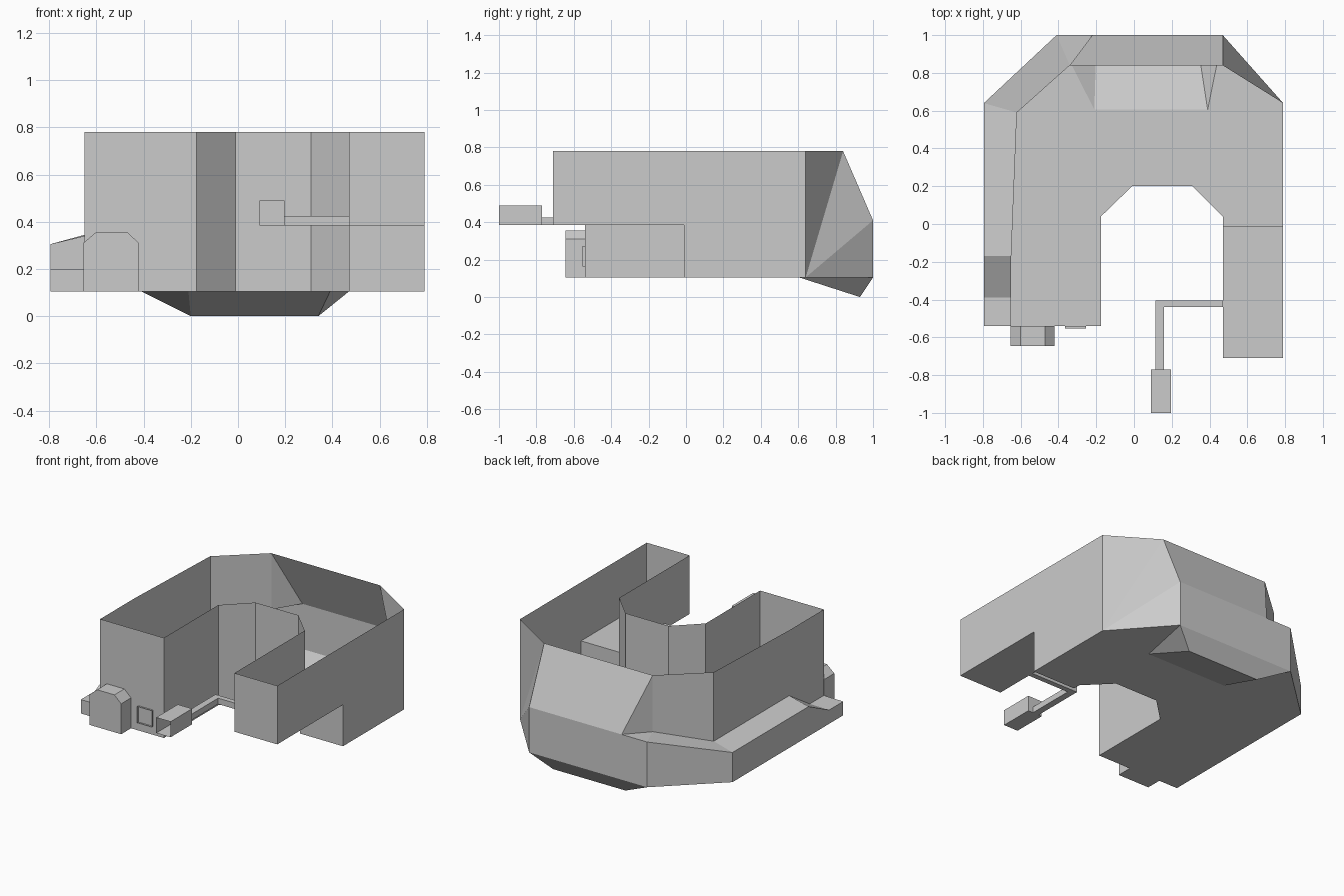
import bpy, bmesh

if "Cube" in bpy.data.objects:
    bpy.data.objects.remove(bpy.data.objects["Cube"])

LOW, STEP, TOP = 0.105, 0.385, 0.78


def build(name, polys):
    """Make one flat-faced object from a few polygons, welding shared corners."""
    bm = bmesh.new()
    for poly in polys:
        bm.faces.new([bm.verts.new(p) for p in poly])
    bmesh.ops.remove_doubles(bm, verts=bm.verts[:], dist=0.0005)
    bmesh.ops.recalc_face_normals(bm, faces=bm.faces[:])
    mesh = bpy.data.meshes.new(name)
    bm.to_mesh(mesh)
    bm.free()
    obj = bpy.data.objects.new(name, mesh)
    bpy.context.collection.objects.link(obj)
    return obj


def at(p, z):
    return (p[0], p[1], z)


def strip(points, bottoms, tops):
    """Vertical wall quads that follow a plan line."""
    n = len(points)
    b = bottoms if isinstance(bottoms, list) else [bottoms] * n
    t = tops if isinstance(tops, list) else [tops] * n
    return [[at(points[i], b[i]), at(points[i + 1], b[i + 1]),
             at(points[i + 1], t[i + 1]), at(points[i], t[i])] for i in range(n - 1)]


def extrude(name, profile, y0, y1, front=True, back=True):
    """Run an x-z profile along y, with optional end caps."""
    a = [(x, y0, z) for x, z in profile]
    b = [(x, y1, z) for x, z in profile]
    n = len(a)
    polys = [[a[i], a[(i + 1) % n], b[(i + 1) % n], b[i]] for i in range(n)]
    polys += [a] * front + [b] * back
    return build(name, polys)


def rect(x0, x1, z0, z1):
    return [(x0, z0), (x1, z0), (x1, z1), (x0, z1)]


# Plan points shared by the hull panels
inner = [(-0.65, -0.54), (-0.175, -0.54), (-0.175, 0.04), (-0.01, 0.2), (0.31, 0.2), (0.47, 0.04)]
side, corner = (0.79, 0.64), (0.47, 1.0)
back_l, shelf_b, shelf_f = (-0.41, 1.0), (-0.795, 0.64), (-0.795, -0.54)
rim_r, rim_l, rim_s = (0.47, 0.84), (-0.34, 0.84), (-0.62, 0.59)
keel_l, keel_r = (-0.21, 0.605), (0.39, 0.605)
foot_l, foot_r = (-0.2, 0.93, 0.0), (0.34, 0.93, 0.0)

# Inner walls of the U
hull = strip(inner, LOW, TOP)

# Raised right arm: both sides, end and stepped underside
for x, y in ((0.47, 0.04), side):
    hull.append([(x, -0.71, STEP), (x, -0.01, STEP), (x, -0.01, LOW),
                 (x, y, LOW), (x, y, TOP), (x, -0.71, TOP)])
arm = [(0.47, -0.71), (0.79, -0.71)]
step = [(0.47, -0.01), (0.79, -0.01)]
hull += strip(arm, STEP, TOP) + strip(step, LOW, STEP)
hull.append([at(p, STEP) for p in arm + step[::-1]])

# Floor, with the keel opening at the back
hull.append([at(p, LOW) for p in [shelf_f] + inner[1:] + step + [side, corner, keel_r,
                                                                keel_l, back_l, shelf_b]])

# Keel
kl, kr, bl, br = (at(p, LOW) for p in (keel_l, keel_r, back_l, corner))
hull += [[kl, kr, foot_r, foot_l], [kl, foot_l, bl], [kr, br, foot_r], [bl, foot_l, foot_r, br]]

# Faceted right back corner
mid_r, mid_l, top_r = at(corner, 0.41), (-0.22, 1.0, 0.41), at(rim_r, TOP)
s_low = at(side, LOW)
hull += [[s_low, at(side, TOP), top_r], [s_low, top_r, mid_r], [s_low, mid_r, br]]

# Back panels
bm_l = at(back_l, 0.41)
hull += [[br, mid_r, mid_l, bm_l, bl],
         [mid_r, top_r, at(rim_l, TOP), mid_l],
         [mid_l, at(rim_l, TOP), at(rim_l, 0.40)]]

# Left wall above the shelf
left = [rim_l, rim_s, (-0.65, -0.17), (-0.65, -0.39), inner[0]]
left_z = [0.40, 0.315, 0.34, 0.2, 0.2]
hull += strip(left, left_z, TOP)

# Outer shelf: side, end and top
outer = [back_l, shelf_b, (-0.795, -0.17), (-0.795, -0.39), shelf_f]
outer_z = [0.41, 0.305, 0.305, 0.198, 0.198]
hull += strip(outer, LOW, outer_z)
hull += strip([shelf_f, inner[0]], LOW, [0.198, 0.2])
hull.append([bm_l, mid_l, at(rim_l, 0.40)])
for i in range(4):
    hull.append([at(outer[i], outer_z[i]), at(left[i], left_z[i]),
                 at(left[i + 1], left_z[i + 1]), at(outer[i + 1], outer_z[i + 1])])
build("hull", hull)

# Front pod with bevelled top
extrude("front_pod", [(-0.655, LOW), (-0.42, LOW), (-0.42, 0.31), (-0.47, 0.357),
                      (-0.6, 0.357), (-0.655, 0.31)], -0.645, -0.54, back=False)

# Square port frame
extrude("port_frame", rect(-0.365, -0.255, 0.162, 0.272), -0.553, -0.54, front=False, back=False)

# Side boom: L-shaped square bar
boom = [(0.115, -0.77), (0.16, -0.77), (0.16, -0.44), (0.47, -0.44), (0.47, -0.405), (0.115, -0.405)]
build("boom", strip(boom + boom[:1], STEP, 0.425)
      + [[at(p, z) for p in boom] for z in (STEP, 0.425)])

# Box at the end of the boom, open at the front
extrude("boom_box", rect(0.09, 0.197, STEP, 0.49), -1.0, -0.77, front=False)
